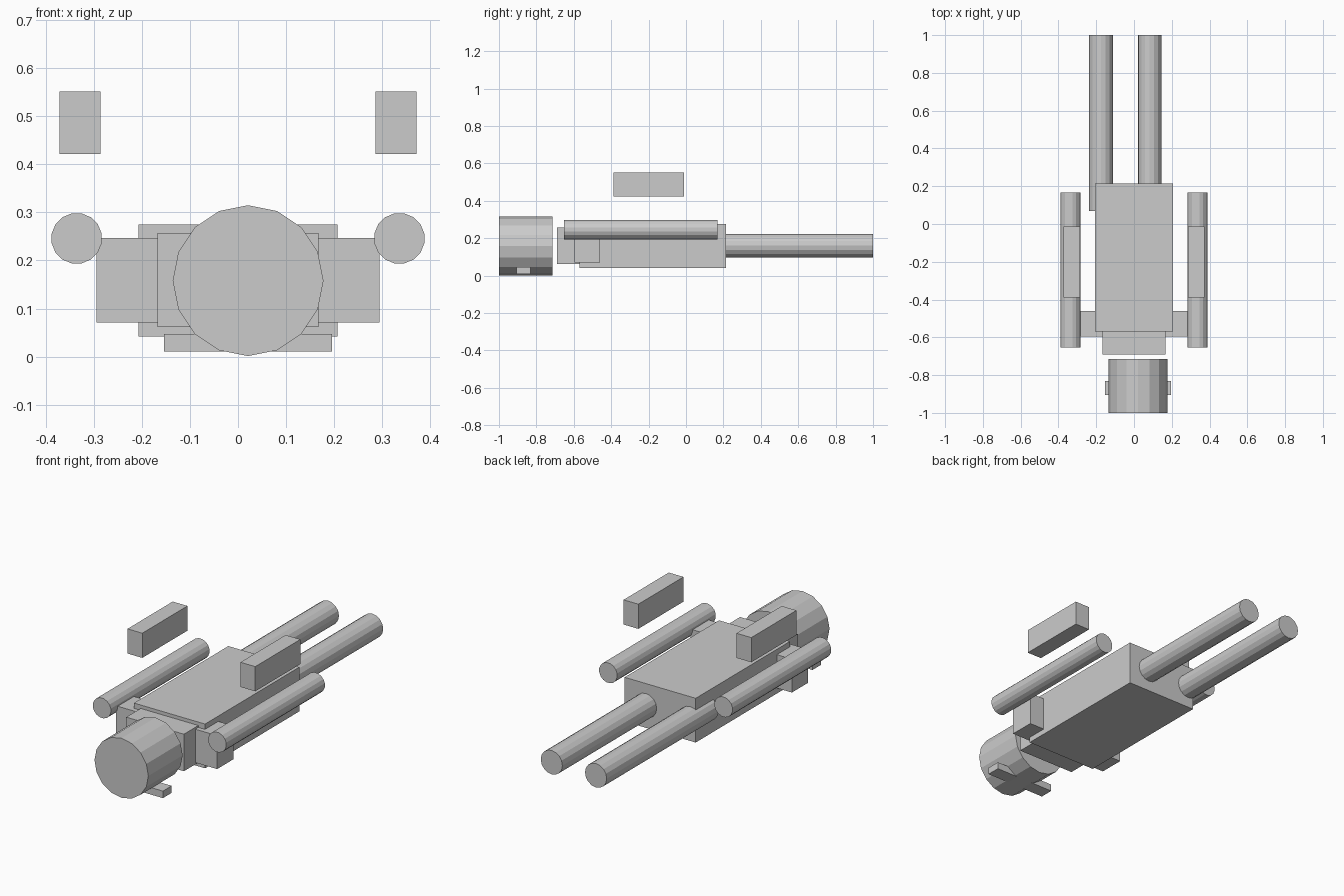
import bpy, bmesh, math
from mathutils import Matrix, Vector

cube = bpy.data.objects.get("Cube")
if cube:
    bpy.data.objects.remove(cube)

grey = bpy.data.materials.new("plain grey")
grey.use_nodes = True
colour = (0.6, 0.6, 0.6, 1)
grey.diffuse_color = colour
grey.node_tree.nodes["Principled BSDF"].inputs["Base Color"].default_value = colour


def finish(name, bm):
    mesh = bpy.data.meshes.new(name)
    bm.to_mesh(mesh)
    bm.free()
    mesh.materials.append(grey)
    bpy.context.collection.objects.link(bpy.data.objects.new(name, mesh))


def box(name, low, high):
    """Box between two opposite corners."""
    low, high = Vector(low), Vector(high)
    bm = bmesh.new()
    bmesh.ops.create_cube(bm, size=1, matrix=Matrix.Translation((low + high) / 2)
                          @ Matrix.Diagonal((*(high - low), 1)))
    finish(name, bm)


def rod(name, x, z, radius, y0, y1, turn=0):
    """Sixteen-sided cylinder running from front to back."""
    bm = bmesh.new()
    place = (Matrix.Translation((x, (y0 + y1) / 2, z))
             @ Matrix.Rotation(math.pi / 2, 4, 'X')
             @ Matrix.Rotation(turn, 4, 'Z'))
    bmesh.ops.create_cone(bm, cap_ends=True, segments=16, radius1=radius,
                          radius2=radius, depth=y1 - y0, matrix=place)
    finish(name, bm)


# Body blocks
box("torso", (-0.207, -0.57, 0.042), (0.207, 0.215, 0.275))
box("neck", (-0.168, -0.69, 0.062), (0.168, -0.45, 0.257))
box("shoulders", (-0.295, -0.595, 0.071), (0.295, -0.46, 0.247))

# Head with a bar through its underside
rod("head", 0.021, 0.158, 0.157, -1, -0.715)
box("head_bar", (-0.154, -0.905, 0.01), (0.196, -0.832, 0.047))

# Legs
rod("right_leg", -0.175, 0.16, 0.063, 0.07, 1)
rod("left_leg", 0.083, 0.16, 0.063, 0.07, 1)

# Arms and the floating blocks above them
for side, s in (("left", 1), ("right", -1)):
    rod(side + "_arm", s * 0.336, 0.246, 0.053, -0.653, 0.168, math.pi / 16)
    x = s * 0.329
    box(side + "_floating_block", (x - 0.043, -0.388, 0.422), (x + 0.043, -0.012, 0.552))
